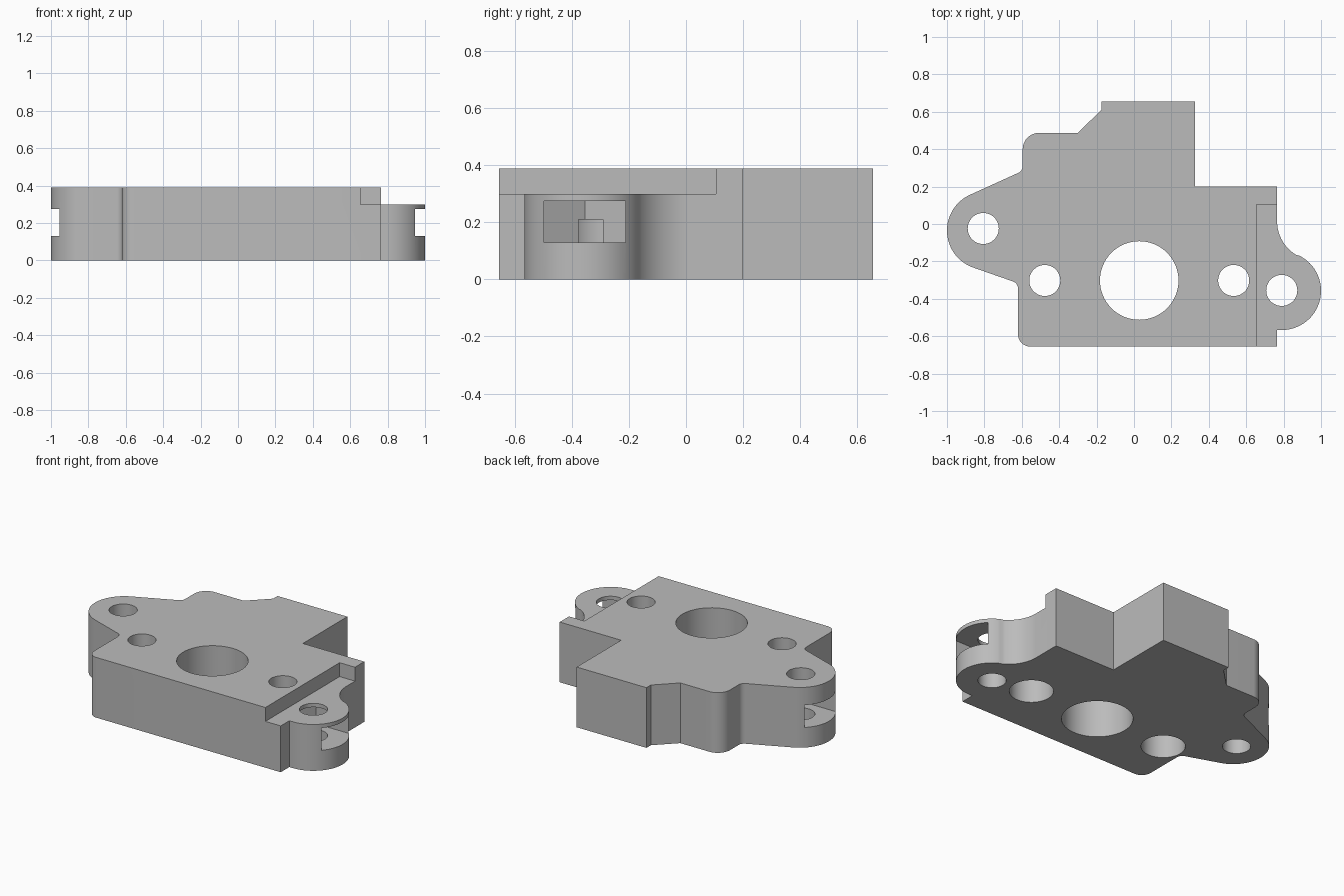
import bpy, bmesh
from math import radians, cos, sin, sqrt, tau

cube = bpy.data.objects.get("Cube")
if cube:
    bpy.data.objects.remove(cube, do_unlink=True)

TOP, LEDGE = 0.39, 0.30
HOLE_Y = -0.302
RIGHT_EAR, LEFT_EAR = (0.79, -0.355), (-0.806, -0.024)

grey = bpy.data.materials.new("plain_grey")
grey.use_nodes = True
COLOUR = (0.5, 0.5, 0.5, 1)
grey.diffuse_color = COLOUR
grey.node_tree.nodes["Principled BSDF"].inputs["Base Color"].default_value = COLOUR


def arc(cx, cy, r, start, end, steps=16):
    """Points on an arc, angles in degrees."""
    angles = [radians(start + (end - start) * i / steps) for i in range(steps + 1)]
    return [(cx + r * cos(a), cy + r * sin(a)) for a in angles]


def prism(name, points, z0, z1):
    """Upright prism over an outline."""
    bm = bmesh.new()
    face = bm.faces.new([bm.verts.new((x, y, z0)) for x, y in points])
    new = bmesh.ops.extrude_face_region(bm, geom=[face])["geom"]
    for v in new:
        if isinstance(v, bmesh.types.BMVert):
            v.co.z = z1
    bmesh.ops.recalc_face_normals(bm, faces=bm.faces)
    mesh = bpy.data.meshes.new(name)
    bm.to_mesh(mesh)
    bm.free()
    mesh.materials.append(grey)
    obj = bpy.data.objects.new(name, mesh)
    bpy.context.collection.objects.link(obj)
    return obj


def circle(x, y, r):
    return [(x + r * cos(tau * i / 64), y + r * sin(tau * i / 64)) for i in range(64)]


def nut_slot(centre, side, half=0.1425):
    """Hexagonal pocket that runs out through the end of an ear."""
    x, y = centre
    tip = 2 * half / sqrt(3)
    pts = [(-tip, 0), (-tip / 2, -half), (0.4, -half), (0.4, half), (-tip / 2, half)]
    return [(x + side * px, y + py) for px, py in pts]


# Plate outline with both ears, counter-clockwise from the front right corner
outline = [(0.765, -0.655), (0.765, -0.567)]
outline += arc(0.79, -0.357, 0.21, -90, 63.5, 32)          # right ear
outline += arc(0.975, 0.015, 0.21, 243.5, 180)[1:]         # hollow beside the ear
outline += [(0.765, 0.2), (0.325, 0.2), (0.325, 0.655), (-0.175, 0.655),
            (-0.175, 0.61), (-0.3, 0.487)]
outline += arc(-0.508, 0.4, 0.087, 90, 180)                # rear left corner
outline += arc(-0.635, 0.31, 0.04, 0, -65, 6)              # rear ear root
outline += arc(-0.79, -0.035, 0.21, 114, 248, 32)          # left ear
outline += arc(-0.66, -0.345, 0.04, 70, 0, 6)              # front ear root
outline += arc(-0.555, -0.59, 0.065, 180, 270)             # front left corner
body = prism("mounting_plate", outline, 0, TOP)

# Cutters
cutters = [
    prism("ledge_cutter", [(0.655, -0.8), (1.2, -0.8), (1.2, 0.105), (0.655, 0.105)],
          LEDGE, 0.6),
    prism("centre_bore_cutter", circle(0.028, HOLE_Y, 0.21), -0.1, 0.6),
]
for side, centre in ((1, RIGHT_EAR), (-1, LEFT_EAR)):
    cutters.append(prism("ear_hole_cutter", circle(*centre, 0.083), -0.1, 0.6))
    cutters.append(prism("nut_slot_cutter", nut_slot(centre, side), 0.13, 0.275))
    hole_x = 0.028 + side * 0.505
    cutters.append(prism("screw_hole_cutter", circle(hole_x, HOLE_Y, 0.083), -0.1, 0.6))
    cutters.append(prism("counterbore_cutter", circle(hole_x, HOLE_Y, 0.13), -0.1, 0.21))

for cutter in cutters:
    mod = body.modifiers.new(cutter.name, "BOOLEAN")
    mod.operation = "DIFFERENCE"
    mod.solver = "EXACT"
    mod.object = cutter
    cutter.hide_render = True

# Bake the cuts and drop the cutters
bpy.context.view_layer.update()
depsgraph = bpy.context.evaluated_depsgraph_get()
cut_mesh = bpy.data.meshes.new_from_object(body.evaluated_get(depsgraph))
body.modifiers.clear()
body.data = cut_mesh
for cutter in cutters:
    bpy.data.objects.remove(cutter, do_unlink=True)

# Smooth the round walls, keep the edges sharp
bpy.ops.object.select_all(action="DESELECT")
body.select_set(True)
bpy.context.view_layer.objects.active = body
bpy.ops.object.shade_smooth_by_angle(angle=radians(25))
